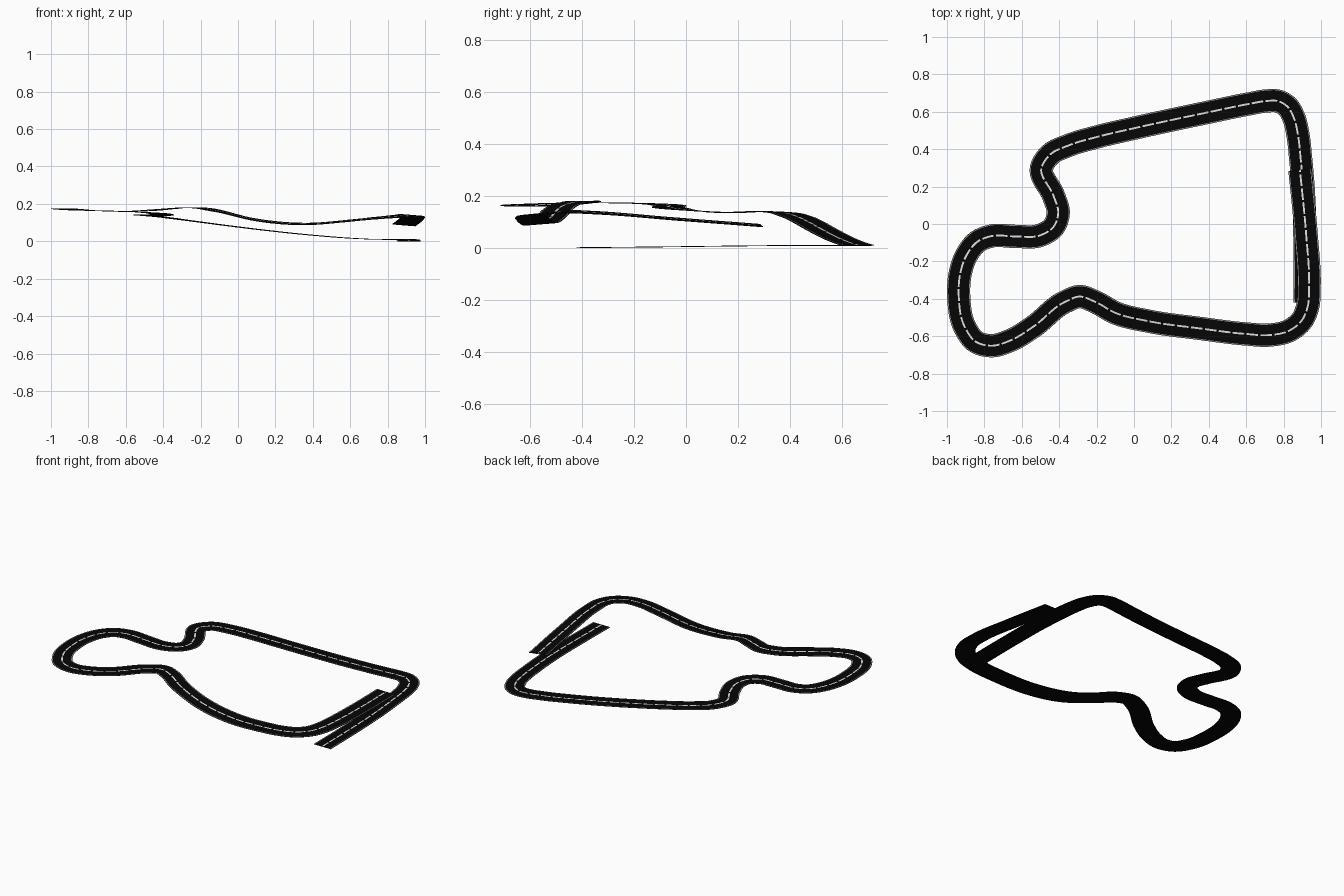
import bpy
import bmesh
from mathutils import Vector

if "Cube" in bpy.data.objects:
    bpy.data.objects.remove(bpy.data.objects["Cube"])

HALF = 0.062      # half of the road width
STEP = 0.0125     # sample spacing along the road
BANK = 0.08       # sideways slope of the last stretch

# Centre line of the circuit, counter-clockwise; the ends overlap at two levels
PATH = [
    (0.915, -0.42, 0.003), (0.914, -0.1, 0.006), (0.907, 0.15, 0.009),
    (0.891, 0.35, 0.011), (0.876, 0.48, 0.011), (0.855, 0.567, 0.011),
    (0.818, 0.63, 0.011), (0.77, 0.657, 0.012), (0.71, 0.658, 0.013),
    (0.62, 0.643, 0.017), (0.4, 0.598, 0.034), (0.0, 0.512, 0.078),
    (-0.2, 0.465, 0.104), (-0.35, 0.42, 0.124), (-0.45, 0.37, 0.137),
    (-0.495, 0.3, 0.142), (-0.43, 0.15, 0.138), (-0.405, 0.06, 0.143),
    (-0.43, -0.015, 0.15), (-0.5, -0.06, 0.156), (-0.64, -0.066, 0.161),
    (-0.76, -0.064, 0.165), (-0.835, -0.093, 0.169), (-0.897, -0.17, 0.173),
    (-0.93, -0.27, 0.175), (-0.937, -0.39, 0.176), (-0.905, -0.55, 0.172),
    (-0.845, -0.63, 0.168), (-0.765, -0.651, 0.165), (-0.66, -0.622, 0.163),
    (-0.54, -0.55, 0.163), (-0.37, -0.417, 0.175), (-0.29, -0.388, 0.181),
    (-0.21, -0.415, 0.18), (-0.1, -0.475, 0.162), (0.08, -0.52, 0.119),
    (0.35, -0.558, 0.094), (0.6, -0.588, 0.112), (0.72, -0.594, 0.124),
    (0.83, -0.57, 0.133), (0.896, -0.517, 0.138), (0.929, -0.44, 0.141),
    (0.936, -0.34, 0.137), (0.92, -0.05, 0.114), (0.887, 0.29, 0.088),
]


def spline(points, sub=24):
    """Smooth curve through points, spaced by chord length."""
    p = [Vector(c) for c in points]
    t = [0.0]
    for a, b in zip(p, p[1:]):
        t.append(t[-1] + (b - a).length)
    tan = []
    for i in range(len(p)):
        if i in (0, len(p) - 1):
            j = min(i, len(p) - 2)
            tan.append((p[j + 1] - p[j]) / (t[j + 1] - t[j]))
        else:
            h0, h1 = t[i] - t[i - 1], t[i + 1] - t[i]
            d0, d1 = (p[i] - p[i - 1]) / h0, (p[i + 1] - p[i]) / h1
            tan.append((d0 * h1 + d1 * h0) / (h0 + h1))
    out = []
    for i in range(len(p) - 1):
        h = t[i + 1] - t[i]
        for k in range(sub):
            u = k / sub
            out.append(p[i] * (2*u**3 - 3*u**2 + 1) + tan[i] * (h * (u**3 - 2*u**2 + u))
                       + p[i + 1] * (3*u**2 - 2*u**3) + tan[i + 1] * (h * (u**3 - u**2)))
    return out + [p[-1]]


def resample(curve, step):
    """Evenly spaced points along a polyline."""
    total = sum((b - a).length for a, b in zip(curve, curve[1:]))
    count = round(total / step)
    step = total / count
    out, run = [curve[0]], 0.0
    for a, b in zip(curve, curve[1:]):
        d = (b - a).length
        while run + d >= step * len(out) and len(out) < count:
            out.append(a.lerp(b, (step * len(out) - run) / d))
        run += d
    return out + [curve[-1]]


def material(name, rgb):
    m = bpy.data.materials.new(name)
    m.diffuse_color = (*rgb, 1)
    m.use_nodes = True
    m.node_tree.nodes["Principled BSDF"].inputs["Base Color"].default_value = m.diffuse_color
    return m


asphalt = material("asphalt black", (0.0018, 0.0018, 0.0018))
paint = material("line white", (0.75, 0.75, 0.75))
edging = material("edge line grey", (0.3, 0.3, 0.3))

# Road cross-section: edge, edge line, lane, centre line, lane, edge line, edge
COLUMNS = [-HALF, -0.0595, -0.0555, -0.005, 0.005, 0.0555, 0.0595, HALF]
EDGE_LINES, CENTRE = (1, 5), 3

bm = bmesh.new()
centre = resample(spline(PATH), STEP)
rows = []
for i, c in enumerate(centre):
    d = centre[min(i + 1, len(centre) - 1)] - centre[max(i - 1, 0)]
    right = Vector((d.y, -d.x, 0)).normalized()
    # the last third of the lap leans gently outwards
    lean = BANK * min(1, max(0, (i / len(centre) - 0.68) / 0.08))
    rows.append([bm.verts.new(c + right * w - Vector((0, 0, w * lean)))
                 for w in COLUMNS])

for i, (a, b) in enumerate(zip(rows, rows[1:])):
    for k in range(len(COLUMNS) - 1):
        f = bm.faces.new((a[k], a[k + 1], b[k + 1], b[k]))
        f.smooth = True
        # solid edge lines, dashed centre line
        if k in EDGE_LINES:
            f.material_index = 2
        elif k == CENTRE and i % 6 < 5:
            f.material_index = 1

# Plain black underside just below the surface
under = [(bm.verts.new(r[0].co - Vector((0, 0, 0.003))),
          bm.verts.new(r[-1].co - Vector((0, 0, 0.003)))) for r in rows]
for (a0, a1), (b0, b1) in zip(under, under[1:]):
    bm.faces.new((a0, b0, b1, a1))
for (a, b), (ra, rb) in zip(zip(under, under[1:]), zip(rows, rows[1:])):
    bm.faces.new((ra[0], rb[0], b[0], a[0]))
    bm.faces.new((ra[-1], a[1], b[1], rb[-1]))
bm.faces.new([*rows[0], under[0][1], under[0][0]])
bm.faces.new([*reversed(rows[-1]), under[-1][0], under[-1][1]])
bmesh.ops.recalc_face_normals(bm, faces=bm.faces)

mesh = bpy.data.meshes.new("race_track")
bm.to_mesh(mesh)
bm.free()
for m in (asphalt, paint, edging):
    mesh.materials.append(m)
track = bpy.data.objects.new("race_track", mesh)
bpy.context.collection.objects.link(track)
